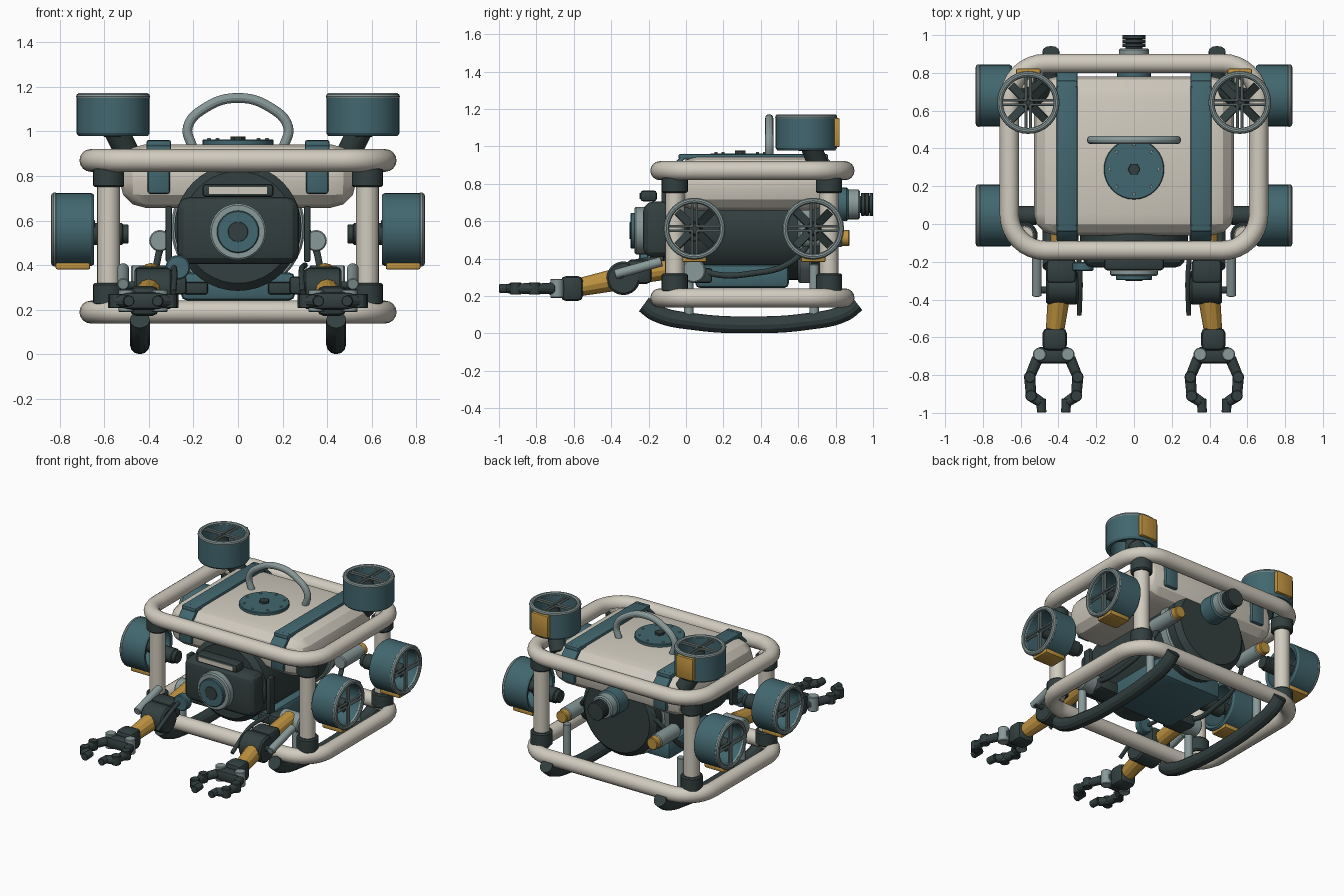
import bpy, bmesh
from math import sin, cos, pi, radians
from mathutils import Matrix, Vector

cube = bpy.data.objects.get("Cube")
if cube:
    bpy.data.objects.remove(cube)


def material(name, rgb):
    m = bpy.data.materials.new(name)
    m.use_nodes = True
    m.diffuse_color = (*rgb, 1)
    m.node_tree.nodes["Principled BSDF"].inputs["Base Color"].default_value = (*rgb, 1)
    return m


CREAM = material("warm cream", (0.64, 0.60, 0.52))
TEAL = material("deep teal", (0.055, 0.135, 0.16))
DARK = material("charcoal", (0.033, 0.05, 0.05))
GOLD = material("ochre", (0.52, 0.29, 0.05))
GREY = material("steel grey", (0.25, 0.32, 0.32))
SIDES = ((1, "left"), (-1, "right"))
I4 = Matrix.Identity(4)
made = []


def finish(name, mesh, mat):
    mesh.materials.clear()
    mesh.materials.append(mat)
    ob = bpy.data.objects.new(name, mesh)
    bpy.context.collection.objects.link(ob)
    made.append(ob)
    return ob


def from_bmesh(name, bm, mat, matrix=I4):
    bm.transform(matrix)
    bmesh.ops.recalc_face_normals(bm, faces=bm.faces)
    mesh = bpy.data.meshes.new(name)
    bm.to_mesh(mesh)
    bm.free()
    return finish(name, mesh, mat)


def box(name, centre, size, mat, bevel=0.0, segments=2, matrix=I4):
    bm = bmesh.new()
    bmesh.ops.create_cube(bm, size=1)
    bmesh.ops.scale(bm, vec=size, verts=bm.verts)
    if bevel:
        bmesh.ops.bevel(bm, geom=bm.edges[:], offset=bevel, segments=segments,
                        profile=0.5, affect='EDGES')
    return from_bmesh(name, bm, mat, matrix @ Matrix.Translation(centre))


def lathe(name, profile, mat, matrix=I4, sides=32, closed=False):
    """Revolve (radius, height) points about local z."""
    bm = bmesh.new()
    verts = [bm.verts.new((r, 0, z)) for r, z in profile]
    pairs = list(zip(verts, verts[1:]))
    if closed:
        pairs.append((verts[-1], verts[0]))
    edges = [bm.edges.new(p) for p in pairs]
    bmesh.ops.spin(bm, geom=verts + edges, axis=(0, 0, 1), cent=(0, 0, 0),
                   angle=2 * pi, steps=sides, use_duplicate=False)
    bmesh.ops.remove_doubles(bm, verts=bm.verts, dist=0.0001)
    return from_bmesh(name, bm, mat, matrix)


def rod(name, a, b, r, mat, r2=None, sides=24, matrix=I4):
    """Cylinder or cone with softened rims from a to b."""
    a, b = matrix @ Vector(a), matrix @ Vector(b)
    d = b - a
    r2 = r if r2 is None else r2
    c = min(r, r2, d.length) * 0.12
    prof = [(0, 0), (r - c, 0), (r, c), (r2, d.length - c), (r2 - c, d.length), (0, d.length)]
    m = Matrix.Translation(a) @ d.to_track_quat('Z', 'Y').to_matrix().to_4x4()
    return lathe(name, prof, mat, m, sides)


def tube(name, points, r, mat, cyclic=False, smooth=False, res=4, matrix=I4):
    cu = bpy.data.curves.new(name, 'CURVE')
    cu.dimensions = '3D'
    cu.bevel_depth, cu.bevel_resolution, cu.use_fill_caps = r, res, True
    if smooth:
        sp = cu.splines.new('BEZIER')
        sp.bezier_points.add(len(points) - 1)
        for bp, p in zip(sp.bezier_points, points):
            bp.co = matrix @ Vector(p)
            bp.handle_left_type = bp.handle_right_type = 'AUTO'
        sp.resolution_u = 6
    else:
        sp = cu.splines.new('POLY')
        sp.points.add(len(points) - 1)
        for pt, p in zip(sp.points, points):
            pt.co = (*(matrix @ Vector(p)), 1)
    sp.use_cyclic_u = cyclic
    tmp = bpy.data.objects.new("tmp", cu)
    bpy.context.collection.objects.link(tmp)
    deps = bpy.context.evaluated_depsgraph_get()
    mesh = bpy.data.meshes.new_from_object(tmp.evaluated_get(deps))
    bpy.data.objects.remove(tmp)
    return finish(name, mesh, mat)


def circle(r, z=0.0, n=32):
    return [(r * cos(2 * pi * i / n), r * sin(2 * pi * i / n), z) for i in range(n)]


# Tubular frame: two rounded rings and four collared posts
def ring_path(z, hx=0.66, y0=-0.14, y1=0.85, r=0.19, n=8):
    corners = ((hx - r, y1 - r), (r - hx, y1 - r), (r - hx, y0 + r), (hx - r, y0 + r))
    return [(cx + r * cos(a), cy + r * sin(a), z)
            for k, (cx, cy) in enumerate(corners)
            for a in [pi / 2 * (k + i / n) for i in range(n + 1)]]


for label, z in (("upper", 0.87), ("lower", 0.19)):
    tube(label + "_frame_ring", ring_path(z), 0.051, CREAM, cyclic=True, res=6)
for s, side in SIDES:
    for end, y in (("front", -0.06), ("rear", 0.765)):
        rod(f"{end}_{side}_post", (s * 0.58, y, 0.2), (s * 0.58, y, 0.86), 0.051, CREAM)
        rod(f"{end}_{side}_upper_collar", (s * 0.58, y, 0.75), (s * 0.58, y, 0.84), 0.07, DARK)
        rod(f"{end}_{side}_lower_collar", (s * 0.58, y, 0.22), (s * 0.58, y, 0.32), 0.07, DARK)

# Buoyancy block with straps, hatch and handle
box("float_block", (0, 0.36, 0.8), (1.06, 0.84, 0.285), CREAM, 0.115, 3)
for s, side in SIDES:
    box(f"{side}_strap", (s * 0.355, 0.36, 0.945), (0.11, 0.8, 0.03), TEAL, 0.01)
    for end, y in (("front", -0.066), ("rear", 0.786)):
        box(f"{side}_{end}_strap_end", (s * 0.355, y, 0.81), (0.1, 0.03, 0.18), TEAL, 0.012)
        tilt = Matrix.Translation((s * 0.355, 0.36 + (y - 0.36) * 0.945, 0.913))
        tilt = tilt @ Matrix.Rotation(radians(45 if y < 0 else -45), 4, 'X')
        box(f"{side}_{end}_strap_bend", (0, 0, 0), (0.11, 0.12, 0.025), TEAL, 0.008, matrix=tilt)
rod("hatch", (0, 0.29, 0.93), (0, 0.29, 0.963), 0.16, TEAL, sides=32)
rod("hatch_hex_nut", (0, 0.29, 0.96), (0, 0.29, 0.978), 0.033, DARK, sides=6)
for x, y, _ in circle(0.13, n=8):
    rod("hatch_bolt", (x, 0.29 + y, 0.96), (x, 0.29 + y, 0.97), 0.008, GREY, sides=8)
tube("carry_handle", [(-0.205, 0.445, 0.93), (-0.225, 0.445, 1.02), (-0.14, 0.445, 1.11),
                      (0, 0.445, 1.15), (0.14, 0.445, 1.11), (0.225, 0.445, 1.02),
                      (0.205, 0.445, 0.93)], 0.022, GREY, smooth=True)

# Pressure hull, clamp band and rear connector
rod("pressure_hull", (0, -0.13, 0.57), (0, 0.76, 0.57), 0.285, DARK, sides=40)
rod("hull_band", (0, 0.6, 0.57), (0, 0.67, 0.57), 0.3, GREY, sides=40)
rod("rear_connector", (0, 0.74, 0.69), (0, 0.87, 0.69), 0.09, TEAL)
rod("connector_collar", (0, 0.86, 0.69), (0, 0.93, 0.69), 0.08, GREY)
rod("connector_core", (0, 0.92, 0.69), (0, 0.995, 0.69), 0.045, DARK)
for y in (0.945, 0.967, 0.989):
    rod("connector_rib", (0, y - 0.009, 0.69), (0, y + 0.011, 0.69), 0.062, DARK)
for s, side in SIDES:
    rod(f"{side}_pod", (s * 0.35, 0.62, 0.51), (s * 0.35, 0.835, 0.51), 0.048, GREY)
    rod(f"{side}_pod_cap", (s * 0.35, 0.825, 0.51), (s * 0.35, 0.875, 0.51), 0.042, GOLD)
    tube(f"{side}_cable", [(s * 0.36, 0.06, 0.36), (s * 0.38, 0.14, 0.32), (s * 0.38, 0.35, 0.32),
                           (s * 0.37, 0.56, 0.38), (s * 0.33, 0.68, 0.52), (s * 0.24, 0.74, 0.64)],
         0.016, DARK, smooth=True)
    box(f"{side}_hull_bracket", (s * 0.31, -0.08, 0.54), (0.03, 0.06, 0.25), DARK, 0.008)

# Camera housing, lens and lamp bar
box("camera_housing", (0, -0.15, 0.555), (0.545, 0.16, 0.3), DARK, 0.055, 3)
rod("lens_bezel", (0, -0.21, 0.55), (0, -0.275, 0.55), 0.127, GREY, sides=32)
rod("lens_ring", (0, -0.26, 0.55), (0, -0.297, 0.55), 0.095, TEAL, sides=32)
rod("lens_glass", (0, -0.29, 0.55), (0, -0.301, 0.55), 0.045, DARK)
box("lamp_bar", (0, -0.2, 0.735), (0.32, 0.09, 0.06), DARK, 0.018)
box("lamp_lens", (0, -0.245, 0.735), (0.26, 0.008, 0.032), CREAM)

# Ballast box and curved skids
box("ballast_box", (0, 0.3, 0.305), (0.51, 0.5, 0.125), TEAL, 0.025)
for s, side in SIDES:
    box(f"{side}_ballast_foot", (s * 0.19, 0.04, 0.297), (0.11, 0.04, 0.055), DARK, 0.01)
    tube(f"{side}_skid", [(s * 0.44, -0.225, 0.155), (s * 0.44, -0.16, 0.108), (s * 0.44, 0.05, 0.062),
                          (s * 0.44, 0.35, 0.046), (s * 0.44, 0.65, 0.064), (s * 0.44, 0.85, 0.11),
                          (s * 0.44, 0.915, 0.16)], 0.045, DARK, smooth=True)
    for end, y in (("front", 0.015), ("rear", 0.685)):
        rod(f"{side}_{end}_skid_strut", (s * 0.44, y, 0.07), (s * 0.44, y, 0.37), 0.026, GREY)


# Ducted thruster along local z, with its ochre block towards local y
def thruster(name, m):
    lathe(name + "_duct", [(0.135, -0.09), (0.155, -0.095), (0.164, -0.082), (0.164, 0.08),
                           (0.155, 0.09), (0.135, 0.09)], TEAL, m, closed=True)
    tube(name + "_guard_ring", circle(0.15, 0.082), 0.016, GREY, cyclic=True, res=3, matrix=m)
    for k in range(4):
        spoke = m @ Matrix.Rotation(k * pi / 2, 4, 'Z')
        for off in (-0.012, 0.012):
            rod(name + "_spoke", (0.01, off, 0.078), (0.15, off, 0.078), 0.007, GREY, sides=8, matrix=spoke)
        blade = m @ Matrix.Rotation((k + 0.5) * pi / 2, 4, 'Z') @ Matrix.Rotation(0.6, 4, 'X')
        box(name + "_blade", (0.075, 0, 0), (0.11, 0.05, 0.008), DARK, matrix=blade)
    rod(name + "_hub", (0, 0, -0.1), (0, 0, 0.07), 0.042, DARK, r2=0.03, matrix=m)
    box(name + "_block", (0, 0.162, 0), (0.13, 0.034, 0.155), GOLD, 0.008, matrix=m)


for s, side in SIDES:
    axes = Matrix(((0, -s, 0), (0, 0, -1), (s, 0, 0))).transposed().to_4x4()
    for end, y in (("front", 0.045), ("rear", 0.68)):
        thruster(f"{end}_{side}_thruster", Matrix.Translation((s * 0.74, y, 0.56)) @ axes)
        rod(f"{end}_{side}_motor", (s * 0.515, y, 0.54), (s * 0.68, y, 0.54), 0.05, DARK)
        rod(f"{end}_{side}_motor_cap", (s * 0.49, y, 0.54), (s * 0.52, y, 0.54), 0.042, DARK)
    thruster(f"{side}_lift_thruster", Matrix.Translation((s * 0.56, 0.643, 1.074)))
    rod(f"{side}_lift_mount", (s * 0.555, 0.66, 1.02), (s * 0.48, 0.72, 0.87), 0.055, DARK)

# Manipulator arms with two-finger grippers
for s, side in SIDES:
    def P(x, y, z):
        return (s * x, y, z)
    n = side + "_arm_"
    rod(n + "shoulder", P(0.32, 0.04, 0.335), P(0.48, 0.04, 0.335), 0.065, GREY)
    box(n + "shoulder_mount", P(0.31, 0.07, 0.31), (0.16, 0.14, 0.08), DARK, 0.015)
    rod(n + "upper", P(0.39, 0.03, 0.36), P(0.39, -0.27, 0.315), 0.052, GOLD, sides=12)
    rod(n + "elbow", P(0.295, -0.335, 0.295), P(0.465, -0.335, 0.295), 0.09, DARK)
    box(n + "elbow_sleeve", P(0.385, -0.25, 0.33), (0.16, 0.13, 0.13), DARK, 0.025)
    rod(n + "forearm", P(0.395, -0.36, 0.29), P(0.42, -0.58, 0.245), 0.06, GOLD, r2=0.048, sides=12)
    rod(n + "ram", P(0.515, -0.13, 0.385), P(0.515, -0.38, 0.315), 0.026, GREY)
    rod(n + "ram_pin", P(0.44, -0.35, 0.31), P(0.53, -0.35, 0.31), 0.018, DARK)
    tube(n + "hose", [P(0.3, -0.12, 0.4), P(0.285, -0.28, 0.38), P(0.29, -0.48, 0.28)],
         0.013, DARK, smooth=True)
    box(n + "wrist", P(0.42, -0.61, 0.24), (0.13, 0.12, 0.135), DARK, 0.03)
    box(n + "palm", P(0.425, -0.695, 0.24), (0.2, 0.085, 0.08), DARK, 0.025)
    for f in (1, -1):
        def F(x, y):
            return P(0.425 + f * x, y, 0.24)
        rod(n + "knuckle", P(0.425 + f * 0.075, -0.69, 0.19), P(0.425 + f * 0.075, -0.69, 0.292), 0.035, GREY)
        joints = [F(0.085, -0.71), F(0.127, -0.81), F(0.12, -0.91), F(0.067, -0.945)]
        for a, b in zip(joints, joints[1:]):
            rod(n + "finger", a, b, 0.03, DARK, r2=0.027, sides=12)
        for p in joints[1:3]:
            rod(n + "finger_joint", (p[0], p[1], 0.208), (p[0], p[1], 0.272), 0.031, DARK, sides=12)
        rod(n + "fingertip", F(0.067, -0.925), F(0.064, -0.998), 0.025, DARK, sides=12)
rod("side_lamp", (-0.27, -0.2, 0.39), (-0.27, -0.25, 0.39), 0.055, TEAL)

# Smooth shading that keeps hard edges
bpy.ops.object.select_all(action='DESELECT')
for ob in made:
    ob.select_set(True)
bpy.context.view_layer.objects.active = made[0]
bpy.ops.object.shade_smooth_by_angle(angle=radians(25))
